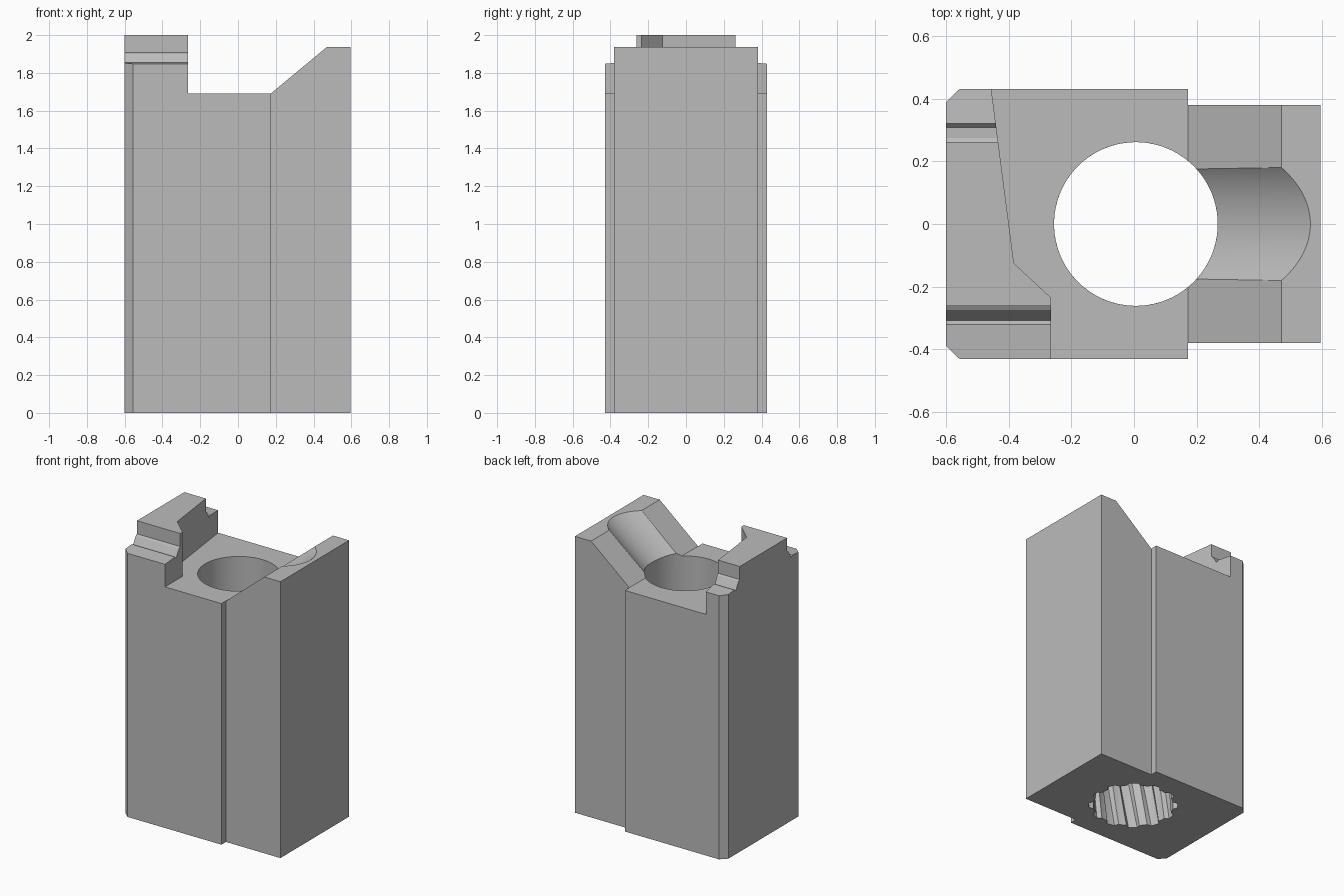
import bpy, bmesh, math
from mathutils import Matrix, Vector

cube = bpy.data.objects.get("Cube")
if cube:
    bpy.data.objects.remove(cube, do_unlink=True)

grey = bpy.data.materials.new("plain grey")
grey.use_nodes = True
colour = (0.5, 0.5, 0.5, 1)
grey.diffuse_color = colour
grey.node_tree.nodes["Principled BSDF"].inputs["Base Color"].default_value = colour

HOLE_X, HOLE_R = 0.006, 0.261
DECK = 1.69


def finish(name, bm):
    bmesh.ops.recalc_face_normals(bm, faces=bm.faces[:])
    mesh = bpy.data.meshes.new(name)
    bm.to_mesh(mesh)
    bm.free()
    mesh.materials.append(grey)
    obj = bpy.data.objects.new(name, mesh)
    bpy.context.collection.objects.link(obj)
    return obj


def prism(name, points, axis, start, end):
    """Extrude a 2D outline along the x, y or z axis."""
    place = {"x": lambda p: (start, p[0], p[1]),
             "y": lambda p: (p[0], start, p[1]),
             "z": lambda p: (p[0], p[1], start)}[axis]
    shift = Vector([end - start if a == axis else 0 for a in "xyz"])
    bm = bmesh.new()
    face = bm.faces.new([bm.verts.new(place(p)) for p in points])
    out = bmesh.ops.extrude_face_region(bm, geom=[face])
    verts = [v for v in out["geom"] if isinstance(v, bmesh.types.BMVert)]
    bmesh.ops.translate(bm, verts=verts, vec=shift)
    return finish(name, bm)


def bore_cutter():
    """Twisted grooves in the lower bore, plain round bore above."""
    grooves, per, deep, change, twist = 12, 8, 0.287, 1.2, math.radians(34)
    count = grooves * per
    levels = [(-0.1 + (change + 0.1) * i / 16, True) for i in range(17)]
    levels += [(change, False), (2.2, False)]
    bm = bmesh.new()
    rings = []
    for z, cut in levels:
        ring = []
        for i in range(count):
            r = deep if cut and i % per >= per // 2 else HOLE_R
            a = math.tau * i / count + twist * min(z, change)
            ring.append(bm.verts.new((HOLE_X + r * math.cos(a), r * math.sin(a), z)))
        rings.append(ring)
    for low, high in zip(rings, rings[1:]):
        for i in range(count):
            j = (i + 1) % count
            bm.faces.new((low[i], low[j], high[j], high[i]))
    bm.faces.new(rings[0])
    bm.faces.new(rings[-1])
    bmesh.ops.remove_doubles(bm, verts=bm.verts[:], dist=1e-5)
    bmesh.ops.triangulate(bm, faces=[f for f in bm.faces if len(f.verts) == 4])
    return finish("bore_cutter", bm)


def ramp_groove_cutter():
    """Round channel running down the ramp into the bore."""
    slope = math.atan2(0.245, 0.30)
    along = Vector((math.cos(slope), 0, math.sin(slope)))
    normal = Vector((-math.sin(slope), 0, math.cos(slope)))
    radius, depth, length = 0.3065, 0.057, 1.2
    base = Vector((0.1, 0, DECK - 0.07 * math.tan(slope)))
    centre = base + normal * (radius - depth) + along * length / 2
    turn = Matrix.Rotation(math.pi / 2 - slope, 4, "Y")
    bm = bmesh.new()
    bmesh.ops.create_cone(bm, cap_ends=True, segments=128, radius1=radius,
                          radius2=radius, depth=length,
                          matrix=Matrix.Translation(centre) @ turn)
    return finish("ramp_groove_cutter", bm)


# Main block: wide chamfered rear, narrower front
half = [(0.595, 0.38), (0.173, 0.38), (0.173, 0.43), (-0.557, 0.43), (-0.6, 0.388)]
outline = half + [(x, -y) for x, y in reversed(half)]
block = prism("block", outline, "z", 0, 2)

# Deck beside the raised lug
deck = [(-0.459, 0.5), (-0.455, 0.43), (-0.383, -0.125), (-0.265, -0.235),
        (-0.265, -0.5), (0.1, -0.5), (0.1, 0.5)]
cutters = [prism("deck_cutter", deck, "z", DECK, 2.2)]

# Ramp rising to the far end
ramp = [(0, DECK), (0.173, DECK), (0.47, 1.937), (0.8, 1.937), (0.8, 2.2), (0, 2.2)]
cutters.append(prism("ramp_cutter", ramp, "y", -0.6, 0.6))

# Stepped shoulders along both sides of the lug
shoulder = [(0.262, 2.2), (0.262, 1.908), (0.275, 1.9), (0.308, 1.845),
            (0.32, 1.858), (0.43, 1.848), (0.6, 1.848), (0.6, 2.2)]
for side, name in ((1, "back"), (-1, "front")):
    cutters.append(prism(name + "_shoulder_cutter",
                         [(side * y, z) for y, z in shoulder], "x", -0.8, -0.1))

cutters += [bore_cutter(), ramp_groove_cutter()]

# Carve the block
bpy.context.view_layer.objects.active = block
for cutter in cutters:
    cutter.hide_render = True
    mod = block.modifiers.new(cutter.name, "BOOLEAN")
    mod.operation = "DIFFERENCE"
    mod.solver = "EXACT"
    mod.object = cutter
    bpy.ops.object.modifier_apply(modifier=mod.name)
for cutter in cutters:
    bpy.data.objects.remove(cutter, do_unlink=True)

# Smooth only the round surfaces
bpy.ops.object.select_all(action="DESELECT")
block.select_set(True)
bpy.ops.object.shade_smooth_by_angle(angle=math.radians(20))
